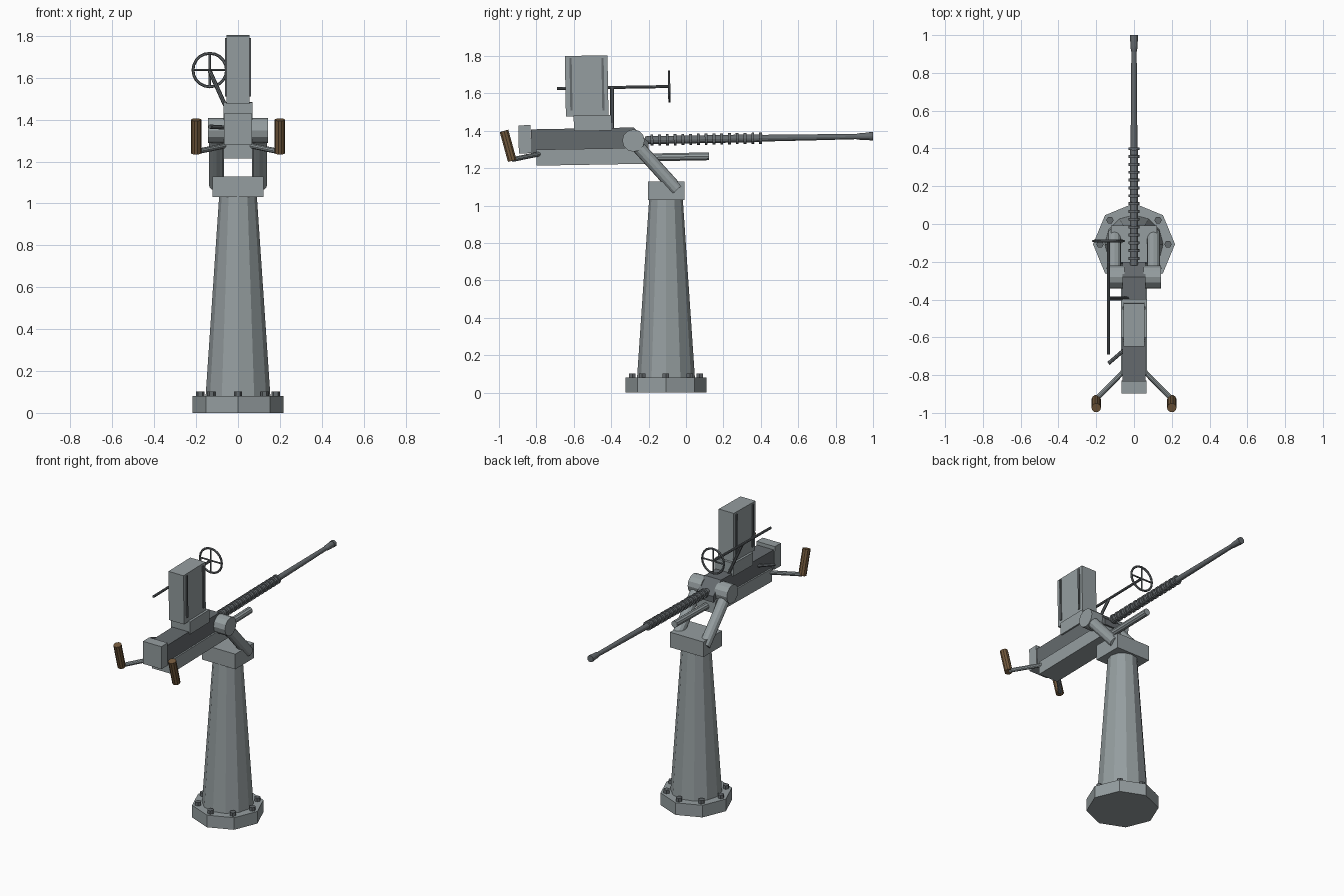
import bpy, bmesh, math
from mathutils import Vector, Matrix

if "Cube" in bpy.data.objects:
    bpy.data.objects.remove(bpy.data.objects["Cube"])

TILT = math.radians(1.0)   # the gun points slightly upward


def material(name, rgb):
    m = bpy.data.materials.new(name)
    m.diffuse_color = (*rgb, 1)
    m.use_nodes = True
    m.node_tree.nodes["Principled BSDF"].inputs["Base Color"].default_value = m.diffuse_color
    return m


STEEL = material("grey_paint", (0.30, 0.34, 0.35))
DARK = material("dark_steel", (0.13, 0.145, 0.155))
WOOD = material("grip_wood", (0.17, 0.10, 0.045))


def finish(bm, name, mat):
    bmesh.ops.recalc_face_normals(bm, faces=bm.faces)
    me = bpy.data.meshes.new(name)
    bm.to_mesh(me)
    bm.free()
    me.materials.append(mat)
    ob = bpy.data.objects.new(name, me)
    bpy.context.collection.objects.link(ob)
    return ob


def box(name, x, y, z, mat=STEEL, tilt=TILT):
    """Box from (min, max) ranges, tilted about its own centre."""
    bm = bmesh.new()
    bmesh.ops.create_cube(bm, size=1)
    size = [r[1] - r[0] for r in (x, y, z)]
    mid = Vector([(r[0] + r[1]) / 2 for r in (x, y, z)])
    bm.transform(Matrix.Translation(mid) @ Matrix.Rotation(tilt, 4, 'X') @ Matrix.Diagonal((*size, 1)))
    return finish(bm, name, mat)


def lathe(name, start, direction, profile, mat=STEEL, sides=10, turn=0.0):
    """Closed turned shape: profile is (distance, radius) along a direction."""
    bm = bmesh.new()
    rings = []
    for d, r in profile:
        rings.append([bm.verts.new((r * math.cos(turn + math.tau * i / sides),
                                    r * math.sin(turn + math.tau * i / sides), d)) for i in range(sides)])
    for a, b in zip(rings, rings[1:]):
        for i in range(sides):
            j = (i + 1) % sides
            bm.faces.new((a[i], a[j], b[j], b[i]))
    bm.faces.new(rings[0])
    bm.faces.new(rings[-1])
    q = Vector(direction).to_track_quat('Z', 'Y').to_matrix().to_4x4()
    bm.transform(Matrix.Translation(start) @ q)
    return finish(bm, name, mat)


def rod(name, a, b, r, mat=STEEL, sides=10):
    v = Vector(b) - Vector(a)
    return lathe(name, a, v, [(0, r), (v.length, r)], mat, sides)


# Pedestal: octagonal foot, bolts, tapered column, head block
CY = -0.107
UP = (0, 0, 1)
lathe("base_plate", (0, CY, 0), UP, [(0, 0.217), (0.08, 0.217)], sides=8)
for i in range(8):
    a = math.tau * i / 8
    p = (0.18 * math.cos(a), CY + 0.18 * math.sin(a), 0.075)
    lathe("base_bolt", p, UP, [(0, 0.02), (0.028, 0.02)], DARK, 6)
lathe("column", (0, CY, 0.075), UP, [(0, 0.155), (0.96, 0.09)], sides=12)
box("head_block", (-0.122, 0.122), (-0.203, -0.007), (1.03, 1.13), tilt=0)

# Yoke arms, trunnion caps and hand grips, mirrored left and right
for s, side in ((-1, "left"), (1, "right")):
    rod(f"yoke_arm_{side}", (s * 0.103, -0.283, 1.345), (s * 0.103, -0.048, 1.085), 0.035, sides=12)
    rod(f"trunnion_{side}", (s * 0.05, -0.281, 1.348), (s * 0.143, -0.281, 1.348), 0.06, sides=12)
    rod(f"grip_bar_{side}", (s * 0.05, -0.775, 1.278), (s * 0.2, -0.927, 1.247), 0.013)
    rod(f"grip_{side}", (s * 0.2, -0.929, 1.24), (s * 0.2, -0.973, 1.4), 0.025, WOOD)

# Receiver with a sloped nose
bm = bmesh.new()
side = [(-0.83, 1.28), (-0.83, 1.408), (-0.28, 1.418), (-0.2, 1.34), (-0.2, 1.30)]
face = bm.faces.new([bm.verts.new((-0.06, y, z)) for y, z in side])
new = bmesh.ops.extrude_face_region(bm, geom=[face])["geom"]
bmesh.ops.translate(bm, vec=(0.12, 0, 0), verts=[v for v in new if isinstance(v, bmesh.types.BMVert)])
finish(bm, "receiver", DARK)
box("lower_cradle", (-0.07, 0.07), (-0.8, -0.21), (1.219, 1.305))
box("rear_plate", (-0.067, 0.067), (-0.895, -0.83), (1.28, 1.43))
rod("recoil_tube", (0, -0.25, 1.257), (0, 0.122, 1.264), 0.022)
rod("cocking_lever", (-0.05, -0.665, 1.362), (-0.135, -0.738, 1.367), 0.01, DARK, 8)

# Barrel: tapered, with flared muzzle and a row of cooling rings
start, end = Vector((0, -0.22, 1.35)), Vector((0, 1.0, 1.371))
axis = (end - start).normalized()
lathe("barrel", start, axis, [(0, 0.021), (0.62, 0.021), (0.63, 0.018), (0.92, 0.016), (1.13, 0.014),
                              (1.15, 0.018), (1.19, 0.02), (1.2, 0.02), (1.2, 0.022), (1.22, 0.022)], DARK, 12)
for i in range(15):
    lathe("barrel_ring", start + axis * (0.03 + i * 0.0415), axis, [(0, 0.03), (0.015, 0.03)], DARK, 12)

# Magazine with side ribs on its feed block
box("feed_block", (-0.07, 0.07), (-0.60, -0.397), (1.40, 1.483))
box("magazine", (-0.055, 0.055), (-0.645, -0.417), (1.478, 1.802))
for s in (-1, 1):
    for y in (-0.615, -0.444):
        box("magazine_rib", sorted((s * 0.05, s * 0.062)), (y - 0.006, y + 0.006), (1.51, 1.79), DARK)

# Ring sight: bracket, sight rod, hoop and cross spokes
C = Vector((-0.135, -0.09, 1.637))
rod("sight_bracket", (-0.035, -0.395, 1.41), (-0.135, -0.395, 1.632), 0.01, DARK, 8)
rod("sight_rod", (-0.135, -0.69, 1.627), C, 0.008, DARK, 8)
bpy.ops.mesh.primitive_torus_add(location=C, rotation=(math.pi / 2 + TILT, 0, 0), major_radius=0.08,
                                 minor_radius=0.007, major_segments=20, minor_segments=6)
hoop = bpy.context.object
hoop.name = "sight_hoop"
hoop.data.materials.append(DARK)
for d in (Vector((0.08, 0, 0)), Vector((0, 0, 0.08))):
    rod("sight_spoke", C - d, C + d, 0.005, DARK, 6)
